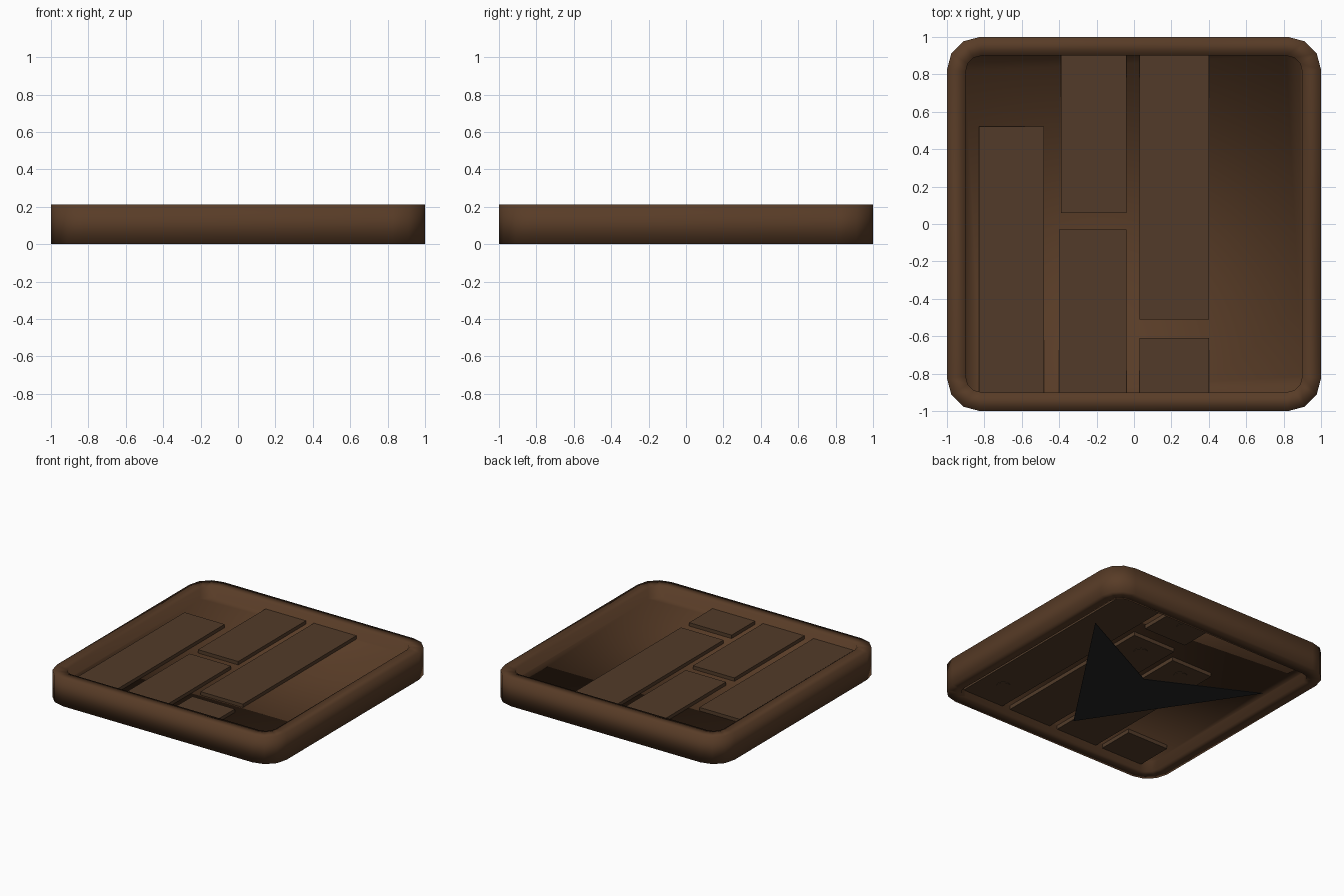
import bpy, bmesh, math

if "Cube" in bpy.data.objects:
    bpy.data.objects.remove(bpy.data.objects["Cube"])


def material(name, rgb):
    m = bpy.data.materials.new(name)
    m.diffuse_color = (*rgb, 1)
    m.use_nodes = True
    m.node_tree.nodes["Principled BSDF"].inputs["Base Color"].default_value = m.diffuse_color
    return m


FRAME = material("frame brown", (0.098, 0.045, 0.020))
PLANK = material("plank brown", (0.084, 0.0437, 0.0222))
BLACK = material("arrow black", (0.018, 0.018, 0.018))


def finish(name, bm, mat, smooth=False):
    bmesh.ops.recalc_face_normals(bm, faces=bm.faces)
    me = bpy.data.meshes.new(name)
    bm.to_mesh(me)
    bm.free()
    me.materials.append(mat)
    for p in me.polygons:
        p.use_smooth = smooth
    ob = bpy.data.objects.new(name, me)
    bpy.context.collection.objects.link(ob)
    return ob


def prism(name, pts, z0, z1, mat):
    bm = bmesh.new()
    lo = [bm.verts.new((x, y, z0)) for x, y in pts]
    hi = [bm.verts.new((x, y, z1)) for x, y in pts]
    n = len(pts)
    bm.faces.new(lo[::-1])
    bm.faces.new(hi)
    for i in range(n):
        j = (i + 1) % n
        bm.faces.new((lo[i], lo[j], hi[j], hi[i]))
    return finish(name, bm, mat)


def rounded_square(half, r, segs=3):
    c = half - r
    out = []
    for k, (sx, sy) in enumerate(((1, 1), (-1, 1), (-1, -1), (1, -1))):
        for i in range(segs + 1):
            a = math.pi / 2 * (k + i / segs)
            out.append((sx * c + r * math.cos(a), sy * c + r * math.sin(a)))
    return out


# Tray frame: profile from the underside floor round the rim to the upper floor
TOP_FLOOR, LOW_FLOOR = 0.13, 0.08
profile = [(0.9, 0.085, LOW_FLOOR), (0.9, 0.085, 0), (1, 0.175, 0),
           (1, 0.175, 0.213), (0.9, 0.085, 0.213), (0.9, 0.085, TOP_FLOOR)]
bm = bmesh.new()
rings = [[bm.verts.new((x, y, z)) for x, y in rounded_square(h, r)] for h, r, z in profile]
for a, b in zip(rings, rings[1:]):
    for i in range(len(a)):
        j = (i + 1) % len(a)
        bm.faces.new((a[i], a[j], b[j], b[i]))
bm.faces.new(rings[0][::-1])
bm.faces.new(rings[-1])
finish("tray_frame", bm, FRAME, smooth=True)

# Planks: (x0, x1, y0, y1)
top_planks = [(-0.83, -0.48, -0.9, 0.52), (-0.40, -0.04, -0.9, -0.03),
              (-0.39, -0.04, 0.06, 0.9), (0.03, 0.40, -0.9, -0.61),
              (0.03, 0.40, -0.51, 0.9)]
low_planks = [(0.47, 0.83, -0.9, 0.9), (0.03, 0.40, -0.9, 0.48),
              (0.03, 0.40, 0.60, 0.9), (-0.40, -0.04, -0.9, 0.38),
              (-0.82, -0.46, -0.9, -0.61)]
for label, planks, z0, z1 in (("top_plank", top_planks, TOP_FLOOR, 0.157),
                              ("underside_plank", low_planks, 0.05, LOW_FLOOR)):
    for i, (x0, x1, y0, y1) in enumerate(planks):
        prism(f"{label}_{i + 1}", [(x0, y0), (x1, y0), (x1, y1), (x0, y1)], z0, z1, PLANK)

# Peg heads on the underside planks
for i, (x, y) in enumerate([(0.655, -0.67), (0.21, -0.24), (0.215, 0.33),
                            (0.21, 0.80), (-0.22, 0.25)]):
    pts = [(x + 0.05 * math.cos(k * math.pi / 6), y + 0.05 * math.sin(k * math.pi / 6))
           for k in range(12)]
    prism(f"peg_head_{i + 1}", pts, 0.046, 0.05, PLANK)

# Direction arrow under the tray, pointing to the front
prism("direction_arrow", [(0, -0.67), (0.78, 0.5), (0, 0.11), (-0.78, 0.5)], 0.0, 0.004, BLACK)
